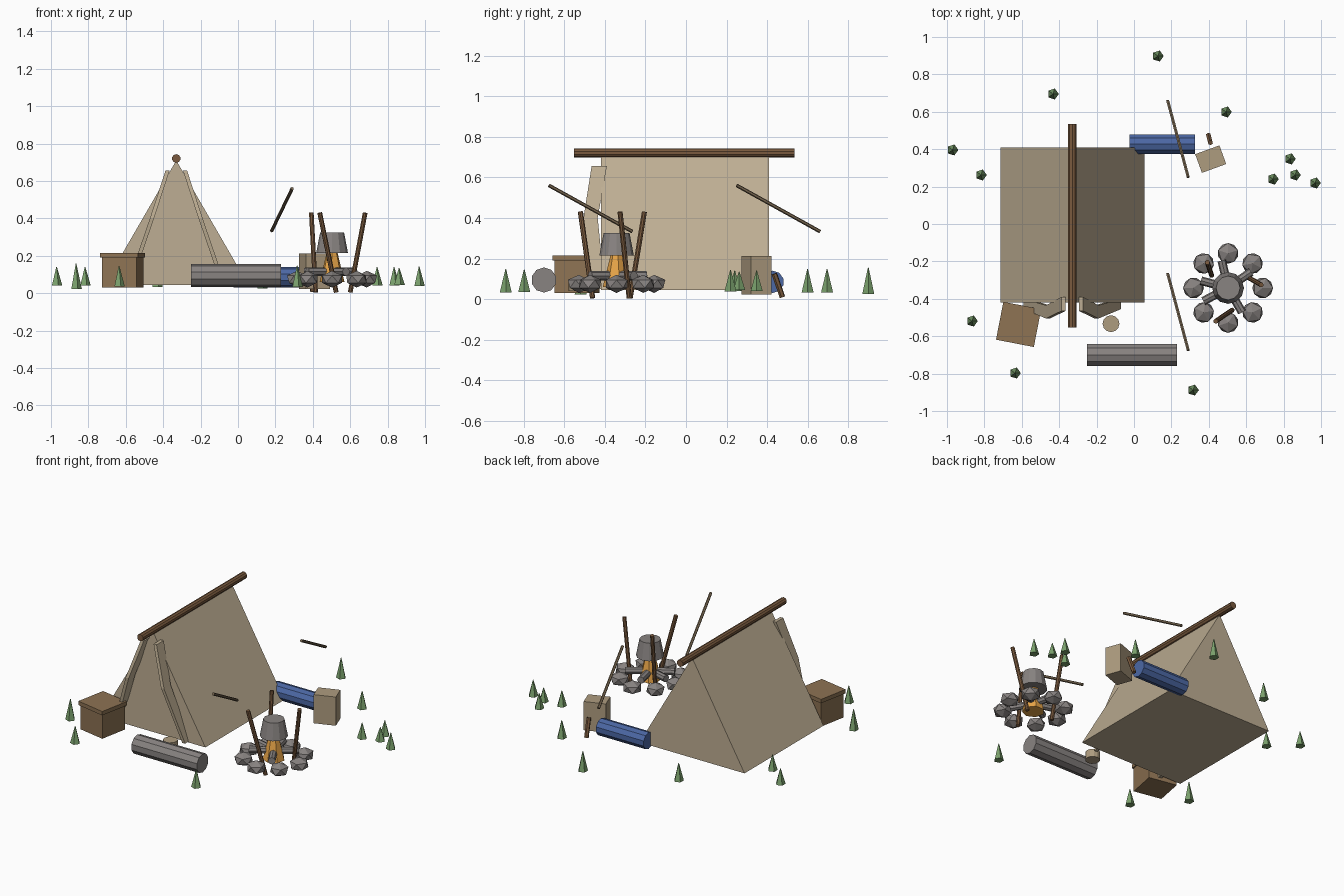
import bpy, bmesh, math
from mathutils import Vector, Matrix

if "Cube" in bpy.data.objects:
    bpy.data.objects.remove(bpy.data.objects["Cube"])


def srgb(r, g, b):
    return tuple(((c / 255 + 0.055) / 1.055) ** 2.4 for c in (r, g, b)) + (1,)


def mat(name, *rgb):
    m = bpy.data.materials.new(name)
    m.diffuse_color = srgb(*rgb)
    m.use_nodes = True
    m.node_tree.nodes["Principled BSDF"].inputs["Base Color"].default_value = m.diffuse_color
    return m


CANVAS = mat("canvas", 190, 174, 147)
CRATE = mat("crate_wood", 142, 115, 83)
BARK = mat("bark", 122, 90, 62)
STONE = mat("grey", 136, 131, 129)
BLUE = mat("blue_cloth", 76, 104, 165)
LEAF = mat("leaf_green", 122, 160, 108)
FLAME = mat("amber", 232, 165, 72)
SACK = mat("sack_tan", 174, 156, 127)
ROPE = mat("rope", 128, 110, 86)


def finish(name, bm, material):
    bmesh.ops.recalc_face_normals(bm, faces=bm.faces)
    me = bpy.data.meshes.new(name)
    bm.to_mesh(me)
    bm.free()
    me.materials.append(material)
    ob = bpy.data.objects.new(name, me)
    bpy.context.collection.objects.link(ob)
    return ob


def rod(name, a, b, r1, material, sides=8, r2=None, spin=0):
    """Cylinder or cone between two points."""
    a, b = Vector(a), Vector(b)
    d = b - a
    m = (Matrix.Translation((a + b) / 2) @ d.to_track_quat('Z', 'Y').to_matrix().to_4x4()
         @ Matrix.Rotation(spin, 4, 'Z'))
    bm = bmesh.new()
    bmesh.ops.create_cone(bm, cap_ends=True, segments=sides, radius1=r1,
                          radius2=r1 if r2 is None else r2, depth=d.length, matrix=m)
    return finish(name, bm, material)


def box(name, center, size, angle, material):
    bm = bmesh.new()
    m = (Matrix.Translation(center) @ Matrix.Rotation(math.radians(angle), 4, 'Z')
         @ Matrix.Diagonal((*size, 1)))
    bmesh.ops.create_cube(bm, size=1, matrix=m)
    return finish(name, bm, material)


def loft(name, rings, material):
    """Skin between equal-length point rings, with end caps."""
    bm = bmesh.new()
    vs = [[bm.verts.new(p) for p in ring] for ring in rings]
    n = len(vs[0])
    for lo, hi in zip(vs, vs[1:]):
        for i in range(n):
            j = (i + 1) % n
            bm.faces.new((lo[i], lo[j], hi[j], hi[i]))
    bm.faces.new(vs[0])
    bm.faces.new(vs[-1])
    return finish(name, bm, material)


# Tent body, ridge pole and tied-back door flaps
RIDGE = -0.33
loft("tent", [[(RIDGE - 0.385, y, 0.045), (RIDGE + 0.385, y, 0.045), (RIDGE, y, 0.71)]
              for y in (-0.42, 0.408)], CANVAS)
rod("ridge_pole", (RIDGE, -0.553, 0.72), (RIDGE, 0.535, 0.72), 0.023, BARK, 10)
for side, label in ((-1, "left"), (1, "right")):
    rings = []
    for off, y_in, y_out, z in ((0.047, -0.39, -0.465, 0.655),
                                (0.13, -0.435, -0.505, 0.40),
                                (0.25, -0.40, -0.455, 0.05)):
        x = RIDGE + side * off
        rings.append([(x - 0.011, y_in, z), (x + 0.011, y_in, z),
                      (x + 0.011, y_out, z), (x - 0.011, y_out, z)])
    loft(label + "_door_flap", rings, CANVAS)

# Guy lines
for y, label in ((-0.675, "front"), (0.25, "back")):
    rod(label + "_guy_line", (0.29, y, 0.56), (0.18, y + 0.41, 0.333), 0.009, ROPE, 6)

# Crate with lid
box("crate", (-0.617, -0.537, 0.11), (0.19, 0.19, 0.16), -11, CRATE)
box("crate_lid", (-0.617, -0.537, 0.203), (0.206, 0.206, 0.026), -11, CRATE)

# Log seat, bedroll, cup, pack and peg
rod("log_seat", (-0.25, -0.70, 0.094), (0.23, -0.70, 0.094), 0.062, STONE, 10)
rod("bedroll", (-0.025, 0.427, 0.085), (0.325, 0.427, 0.085), 0.055, BLUE, 10)
rod("cup", (-0.123, -0.533, 0.04), (-0.123, -0.533, 0.092), 0.045, SACK, 12)
box("pack", (0.41, 0.347, 0.118), (0.138, 0.106, 0.19), 20, SACK)
rod("peg", (0.398, 0.475, 0.01), (0.408, 0.435, 0.125), 0.014, BARK, 6)

# Fire ring stones
FX, FY = 0.503, -0.342
for i in range(8):
    a = i * math.pi / 4
    bm = bmesh.new()
    m = (Matrix.Translation((FX + 0.185 * math.cos(a), FY + 0.185 * math.sin(a), 0.075))
         @ Matrix.Rotation(a, 4, 'Z') @ Matrix.Diagonal((1, 1, 0.72, 1)))
    bmesh.ops.create_icosphere(bm, subdivisions=1, radius=0.062, matrix=m)
    finish("fire_stone", bm, STONE)

# Fire logs, flame and pot
for deg in (35, 103, 165, 208, 300):
    a = math.radians(deg)
    c, s = math.cos(a), math.sin(a)
    rod("fire_log", (FX + 0.03 * c, FY + 0.03 * s, 0.115),
        (FX + 0.15 * c, FY + 0.15 * s, 0.115), 0.023, STONE, 8)
rod("flame", (FX, FY, 0.06), (FX, FY, 0.29), 0.068, FLAME, 7, 0.012)
rod("pot", (FX, FY, 0.215), (FX, FY, 0.325), 0.085, STONE, 12, 0.064)

# Cooking frame sticks
for foot, tip in (((0.415, -0.275, 0.005), (0.392, -0.205, 0.43)),
                  ((0.60, -0.28, 0.005), (0.68, -0.325, 0.43)),
                  ((0.525, -0.46, 0.005), (0.437, -0.52, 0.43))):
    rod("frame_stick", foot, tip, 0.013, BARK, 8)

# Little trees: x, y, height
for x, y, h in ((0.128, 0.898, 0.13), (-0.433, 0.695, 0.115), (-0.97, 0.396, 0.10),
                (-0.818, 0.262, 0.10), (0.492, 0.599, 0.115), (0.834, 0.348, 0.10),
                (0.743, 0.24, 0.10), (0.861, 0.262, 0.09), (0.968, 0.219, 0.105),
                (-0.866, -0.519, 0.135), (-0.636, -0.797, 0.11), (0.316, -0.888, 0.115)):
    rod("small_tree", (x, y, 0.09 - h / 2), (x, y, 0.09 + h / 2), 0.031, LEAF, 5, 0.002,
        math.pi / 2)
